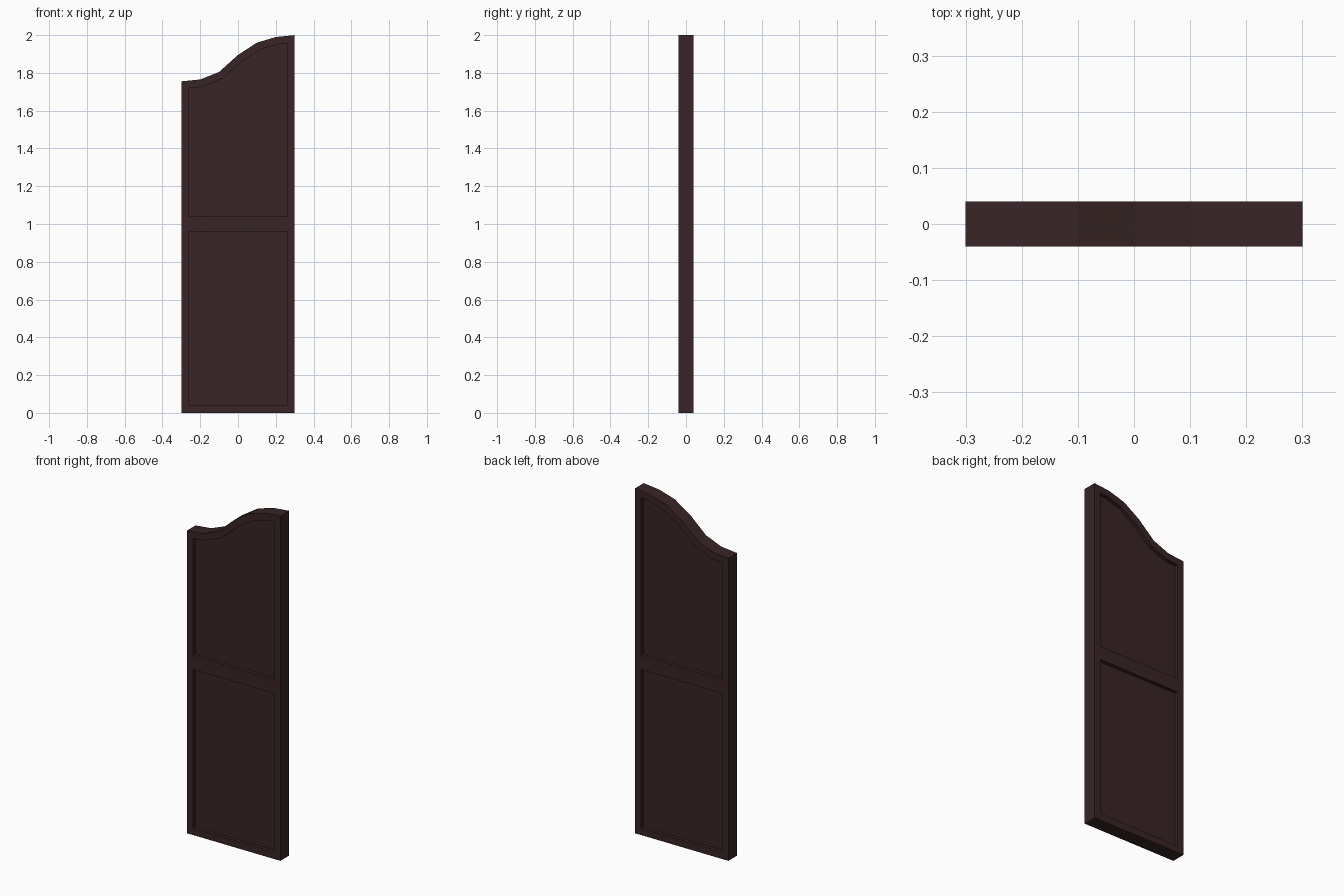
import bpy, bmesh
from mathutils import Vector

if "Cube" in bpy.data.objects:
    bpy.data.objects.remove(bpy.data.objects["Cube"])

HALF_T, RECESS, FRAME = 0.04, 0.02, 0.04

# Curved top edge, left to right
top = [(-0.3, 1.755), (-0.2, 1.765), (-0.1, 1.805), (0, 1.895),
       (0.1, 1.96), (0.2, 1.99), (0.3, 2.0)]

mat = bpy.data.materials.new("dark brown wood")
mat.diffuse_color = (0.041, 0.018, 0.019, 1)
mat.use_nodes = True
mat.node_tree.nodes["Principled BSDF"].inputs["Base Color"].default_value = mat.diffuse_color

bm = bmesh.new()


# Upper and lower halves share the middle rail line; both sides of the door
def side(y):
    upper = [bm.verts.new((x, y, z)) for x, z in [(-0.3, 1), (0.3, 1)] + top[::-1]]
    bl, br = bm.verts.new((-0.3, y, 0)), bm.verts.new((0.3, y, 0))
    lower = [bl, br, upper[1], upper[0]]
    outline = [bl, br] + upper[1:] + [upper[0]]
    return [bm.faces.new(upper), bm.faces.new(lower)], outline


front, loop_f = side(-HALF_T)
back, loop_b = side(HALF_T)
n = len(loop_f)

# Door edge all round
for i in range(n):
    j = (i + 1) % n
    bm.faces.new((loop_f[i], loop_f[j], loop_b[j], loop_b[i]))
bmesh.ops.recalc_face_normals(bm, faces=bm.faces[:])

# Frame and sunken panels on both faces
panels = front + back
bmesh.ops.inset_individual(bm, faces=panels, thickness=FRAME, depth=0,
                           use_even_offset=True)
for f in bmesh.ops.extrude_discrete_faces(bm, faces=panels)["faces"]:
    bmesh.ops.translate(bm, verts=f.verts[:], vec=-f.normal * RECESS)
bmesh.ops.recalc_face_normals(bm, faces=bm.faces[:])

mesh = bpy.data.meshes.new("door_panel")
bm.to_mesh(mesh)
bm.free()
mesh.materials.append(mat)
door = bpy.data.objects.new("door_panel", mesh)
bpy.context.collection.objects.link(door)
